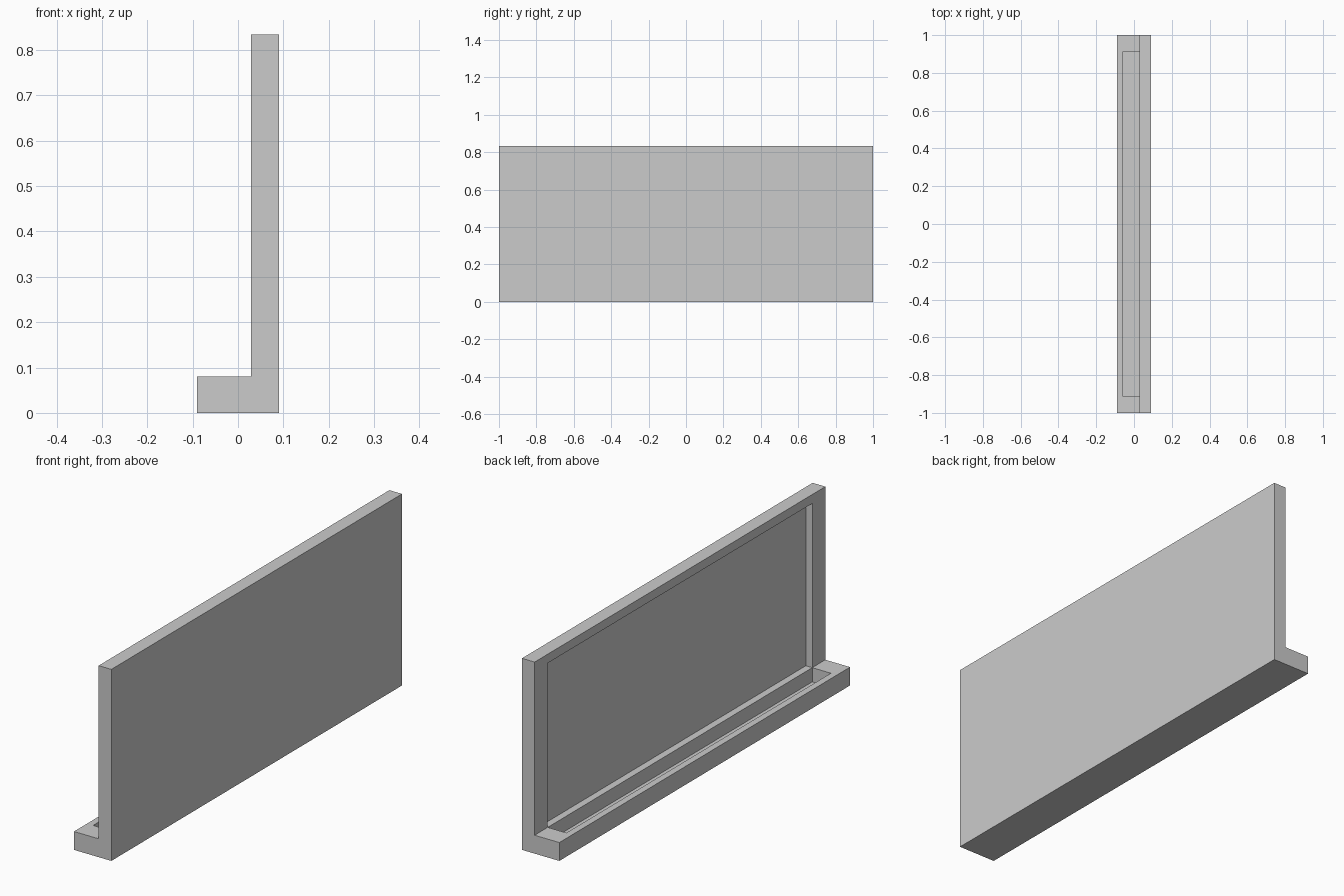
import bpy, bmesh

if "Cube" in bpy.data.objects:
    bpy.data.objects.remove(bpy.data.objects["Cube"])


def extrude_profile(name, profile, half_length):
    """Extrude an (x, z) outline along y, centred on y = 0."""
    bm = bmesh.new()
    face = bm.faces.new([bm.verts.new((x, -half_length, z)) for x, z in profile])
    geom = bmesh.ops.extrude_face_region(bm, geom=[face])["geom"]
    new_verts = [g for g in geom if isinstance(g, bmesh.types.BMVert)]
    bmesh.ops.translate(bm, verts=new_verts, vec=(0, 2 * half_length, 0))
    bmesh.ops.recalc_face_normals(bm, faces=bm.faces)
    mesh = bpy.data.meshes.new(name)
    bm.to_mesh(mesh)
    bm.free()
    obj = bpy.data.objects.new(name, mesh)
    bpy.context.collection.objects.link(obj)
    return obj


# L-shaped body: upright panel on a low foot
body = extrude_profile("panel_with_foot", [
    (-0.09, 0), (0.09, 0), (0.09, 0.834), (0.029, 0.834), (0.029, 0.08), (-0.09, 0.08)], 1.0)

# Cutter: shallow panel recess and the tray groove in the foot
cutter = extrude_profile("recess_cutter", [
    (-0.061, 0.018), (0.029, 0.018), (0.029, 0.08), (0.06, 0.08),
    (0.06, 0.795), (-0.061, 0.795)], 0.91)
cutter.hide_render = True

# Carve the recesses, then drop the cutter
cut = body.modifiers.new("recesses", "BOOLEAN")
cut.operation = "DIFFERENCE"
cut.solver = "EXACT"
cut.object = cutter
bpy.context.view_layer.objects.active = body
bpy.ops.object.modifier_apply(modifier=cut.name)
bpy.data.objects.remove(cutter)
